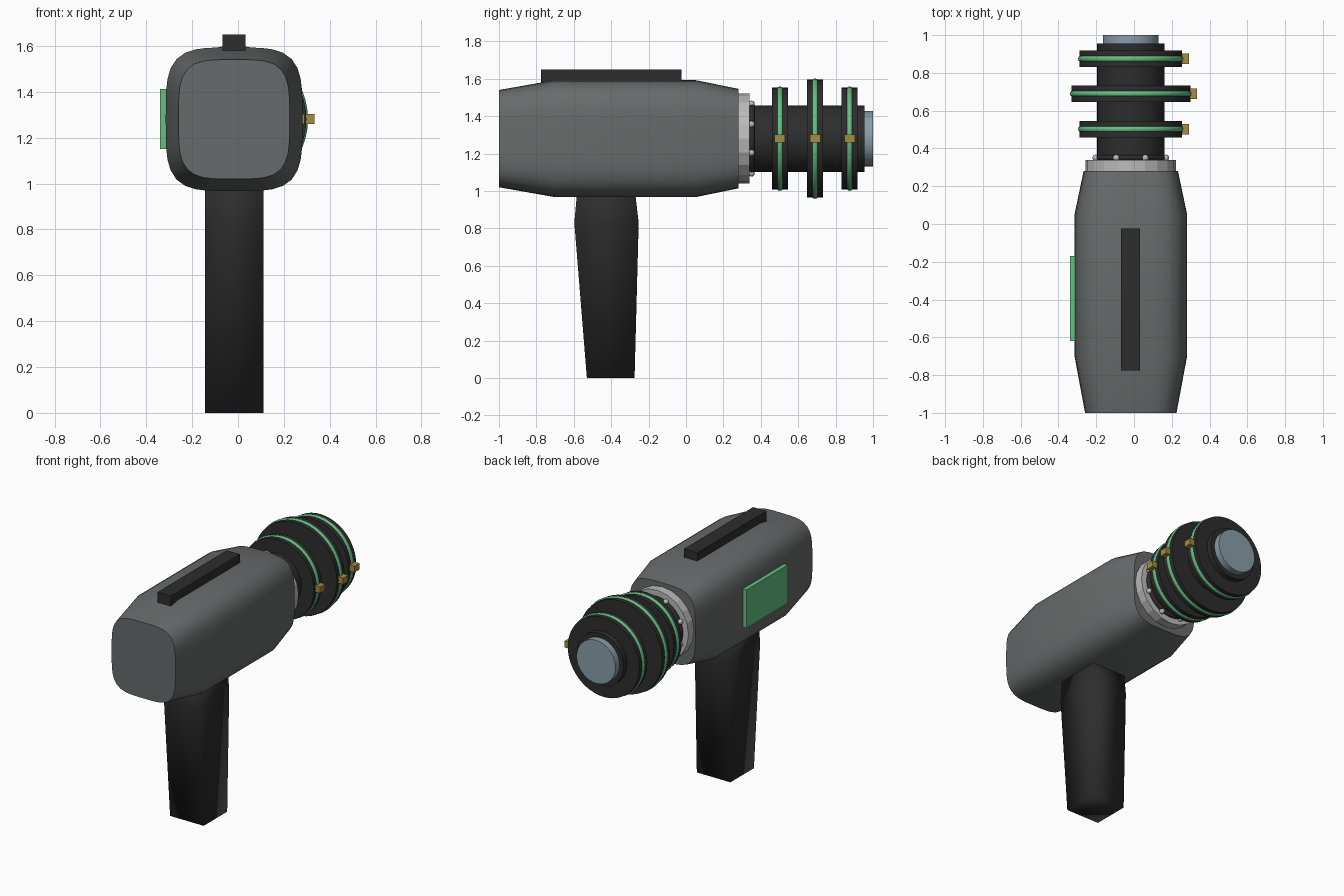
import bpy, bmesh, math
from mathutils import Matrix

if "Cube" in bpy.data.objects:
    bpy.data.objects.remove(bpy.data.objects["Cube"])

CX, CZ = -0.017, 1.28   # long axis of the device


def material(name, rgb):
    m = bpy.data.materials.new(name)
    m.diffuse_color = (*rgb, 1)
    m.use_nodes = True
    m.node_tree.nodes["Principled BSDF"].inputs["Base Color"].default_value = m.diffuse_color
    return m


GREY = material("body grey", (0.135, 0.147, 0.145))
DARK = material("dark rubber", (0.026, 0.026, 0.026))
GREEN = material("green", (0.13, 0.52, 0.23))
STEEL = material("light steel", (0.50, 0.50, 0.50))
GLASS = material("pale blue lens", (0.25, 0.34, 0.40))
GOLD = material("gold", (0.36, 0.27, 0.05))


def finish(name, bm, mat, angle=None):
    bmesh.ops.recalc_face_normals(bm, faces=bm.faces[:])
    me = bpy.data.meshes.new(name)
    bm.to_mesh(me)
    bm.free()
    me.materials.append(mat)
    ob = bpy.data.objects.new(name, me)
    bpy.context.collection.objects.link(ob)
    if angle:
        bpy.ops.object.select_all(action='DESELECT')
        ob.select_set(True)
        bpy.context.view_layer.objects.active = ob
        bpy.ops.object.shade_smooth_by_angle(angle=math.radians(angle))
    return ob


def loft(name, loops, mat, angle=None, capped=True, closed=False):
    """Bridge matching point loops into a skin."""
    bm = bmesh.new()
    rows = [[bm.verts.new(p) for p in loop] for loop in loops]
    n = len(rows[0])
    pairs = list(zip(rows, rows[1:])) + ([(rows[-1], rows[0])] if closed else [])
    for a, b in pairs:
        for i in range(n):
            bm.faces.new((a[i], a[(i + 1) % n], b[(i + 1) % n], b[i]))
    if capped and not closed:
        bm.faces.new(rows[0])
        bm.faces.new(rows[-1])
    return finish(name, bm, mat, angle)


def circle(r, y, n):
    return [(CX + r * math.cos(2 * math.pi * i / n), y,
             CZ + r * math.sin(2 * math.pi * i / n)) for i in range(n)]


def cylinder(name, r, y0, y1, mat, n=48, angle=30):
    return loft(name, [circle(r, y0, n), circle(r, y1, n)], mat, angle)


def torus(name, R, r, y, mat, n=48, m=10):
    loops = [circle(R + r * math.cos(2 * math.pi * k / m),
                    y + r * math.sin(2 * math.pi * k / m), n) for k in range(m)]
    return loft(name, loops, mat, 60, closed=True)


def box(name, lo, hi, mat):
    bm = bmesh.new()
    size = [b - a for a, b in zip(lo, hi)]
    mid = [(a + b) / 2 for a, b in zip(lo, hi)]
    bmesh.ops.create_cube(bm, size=1, matrix=Matrix.Translation(mid) @ Matrix.Diagonal((*size, 1)))
    return finish(name, bm, mat)


def rounded_square(hx, hz, y, n=48, e=4.0):
    pts = []
    for i in range(n):
        c, s = math.cos(2 * math.pi * i / n), math.sin(2 * math.pi * i / n)
        k = (abs(c) ** e + abs(s) ** e) ** (-1 / e)
        pts.append((CX + hx * k * c, y, CZ + hz * k * s))
    return pts


# Main housing with tapered ends
loft("housing", [rounded_square(hx, hz, y) for hx, hz, y in (
    (0.242, 0.26, -1.0), (0.298, 0.313, -0.70), (0.298, 0.313, 0.05), (0.25, 0.266, 0.28))],
    GREY, 35)

# Handle: softly shaded four-sided taper
loft("handle", [[(CX - 0.1275, y0, z), (CX + 0.1275, y0, z), (CX + 0.1275, y1, z), (CX - 0.1275, y1, z)]
                for y0, y1, z in ((-0.53, -0.275, 0), (-0.597, -0.253, 0.83), (-0.58, -0.275, 1.02))],
     DARK, 180)

# Top rail and side panel
box("top_rail", (-0.068, -0.775, 1.57), (0.033, -0.025, 1.65), DARK)
box("side_panel", (-0.34, -0.62, 1.15), (-0.30, -0.17, 1.413), GREEN)

# Collar, seal and bolts
cylinder("collar", 0.24, 0.26, 0.34, STEEL, n=20, angle=None)
torus("collar_seal", 0.188, 0.015, 0.352, DARK)
for i in range(8):
    a = math.pi * (i + 0.5) / 4
    bm = bmesh.new()
    bmesh.ops.create_uvsphere(bm, u_segments=10, v_segments=6, radius=0.018, matrix=Matrix.Translation(
        (CX + 0.2 * math.cos(a), 0.35, CZ + 0.2 * math.sin(a))))
    finish(f"collar_bolt_{i + 1}", bm, STEEL, 60)

# Barrel and lens
cylinder("barrel", 0.178, 0.33, 0.955, DARK)
cylinder("lens", 0.148, 0.94, 1.0, GLASS, n=32)

# Three barrel rings, each with a green band and a gold stud
for i, (y, r) in enumerate(((0.502, 0.272), (0.69, 0.315), (0.875, 0.272)), 1):
    cylinder(f"barrel_ring_{i}", r, y - 0.043, y + 0.043, DARK)
    torus(f"green_band_{i}", r - 0.012, 0.019, y, GREEN)
    x = CX + r
    box(f"gold_stud_{i}", (x - 0.01, y - 0.028, 1.26), (x + 0.036, y + 0.028, 1.303), GOLD)
